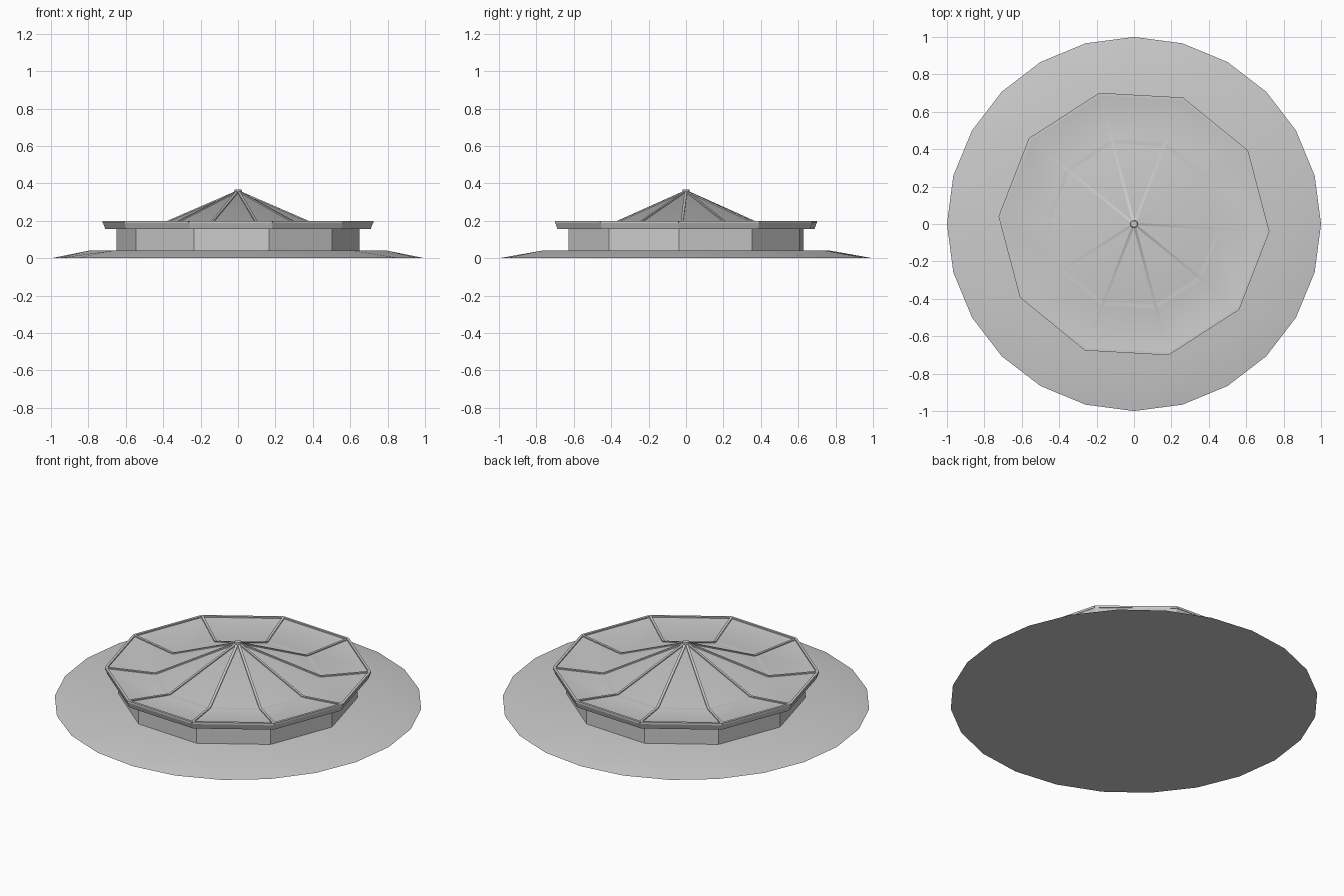
import bpy, bmesh, math
from mathutils import Vector

if "Cube" in bpy.data.objects:
    bpy.data.objects.remove(bpy.data.objects["Cube"])

SIDES = 10
TURN = math.radians(-3.2)

grey = bpy.data.materials.new("stone_grey")
grey.use_nodes = True
colour = (0.6, 0.6, 0.6, 1)
grey.diffuse_color = colour
grey.node_tree.nodes["Principled BSDF"].inputs["Base Color"].default_value = colour


def ring(radius, z, sides=SIDES, turn=TURN):
    return [Vector((radius * math.cos(turn + math.tau * i / sides),
                    radius * math.sin(turn + math.tau * i / sides), z))
            for i in range(sides)]


def finish(name, bm, angle=33):
    bmesh.ops.recalc_face_normals(bm, faces=bm.faces)
    mesh = bpy.data.meshes.new(name)
    bm.to_mesh(mesh)
    bm.free()
    mesh.materials.append(grey)
    obj = bpy.data.objects.new(name, mesh)
    bpy.context.collection.objects.link(obj)
    bpy.ops.object.select_all(action='DESELECT')
    obj.select_set(True)
    bpy.context.view_layer.objects.active = obj
    bpy.ops.object.shade_smooth_by_angle(angle=math.radians(angle))
    return obj


def lofted(name, profile, apex=None):
    """Stack of ten-sided rings, closed below and by a cap or a point above."""
    bm = bmesh.new()
    rings = [[bm.verts.new(p) for p in ring(r, z)] for r, z in profile]
    for low, high in zip(rings, rings[1:]):
        for i in range(SIDES):
            j = (i + 1) % SIDES
            bm.faces.new((low[i], low[j], high[j], high[i]))
    bm.faces.new(rings[0])
    if apex is None:
        bm.faces.new(rings[-1])
    else:
        top = bm.verts.new((0, 0, apex))
        for i in range(SIDES):
            bm.faces.new((rings[-1][i], rings[-1][(i + 1) % SIDES], top))
    return finish(name, bm)


def beam(bm, path, half_width, height):
    """Rectangular strip swept along a path lying in a vertical plane."""
    along = path[-1] - path[0]
    side = along.cross(Vector((0, 0, 1))).normalized() * half_width
    up = Vector((0, 0, height))
    rows = [[bm.verts.new(p + o) for o in (-side - up, side - up, side + up, -side + up)]
            for p in path]
    for a, b in zip(rows, rows[1:]):
        for i in range(4):
            j = (i + 1) % 4
            bm.faces.new((a[i], a[j], b[j], b[i]))
    bm.faces.new(rows[0])
    bm.faces.new(rows[-1])


# Mound: ten-sided platform blending into a round foot
bm = bmesh.new()
for p in ring(1, 0, 24, 0) + ring(0.8, 0.04):
    bm.verts.new(p)
bmesh.ops.convex_hull(bm, input=bm.verts)
bmesh.ops.dissolve_limit(bm, angle_limit=0.01, verts=bm.verts, edges=bm.edges)
finish("ground_mound", bm)

# Walls and roof with its sloping fascia
lofted("walls", [(0.65, 0.035), (0.65, 0.165)])
lofted("roof", [(0.71, 0.155), (0.725, 0.194), (0.45, 0.163)], apex=0.358)

# Raised strips along the hips
bm = bmesh.new()
for rim, bend in zip(ring(0.718, 0.194), ring(0.45, 0.163)):
    beam(bm, [rim, bend, Vector((0, 0, 0.358))], 0.007, 0.006)
finish("hip_strips", bm)

# Raised strips along the eaves
bm = bmesh.new()
eave = ring(0.718, 0.194)
for i in range(SIDES):
    beam(bm, [eave[i], eave[(i + 1) % SIDES]], 0.007, 0.006)
finish("eave_strips", bm)

# Small cap on the peak
lofted("peak_cap", [(0.022, 0.35), (0.018, 0.367)])
